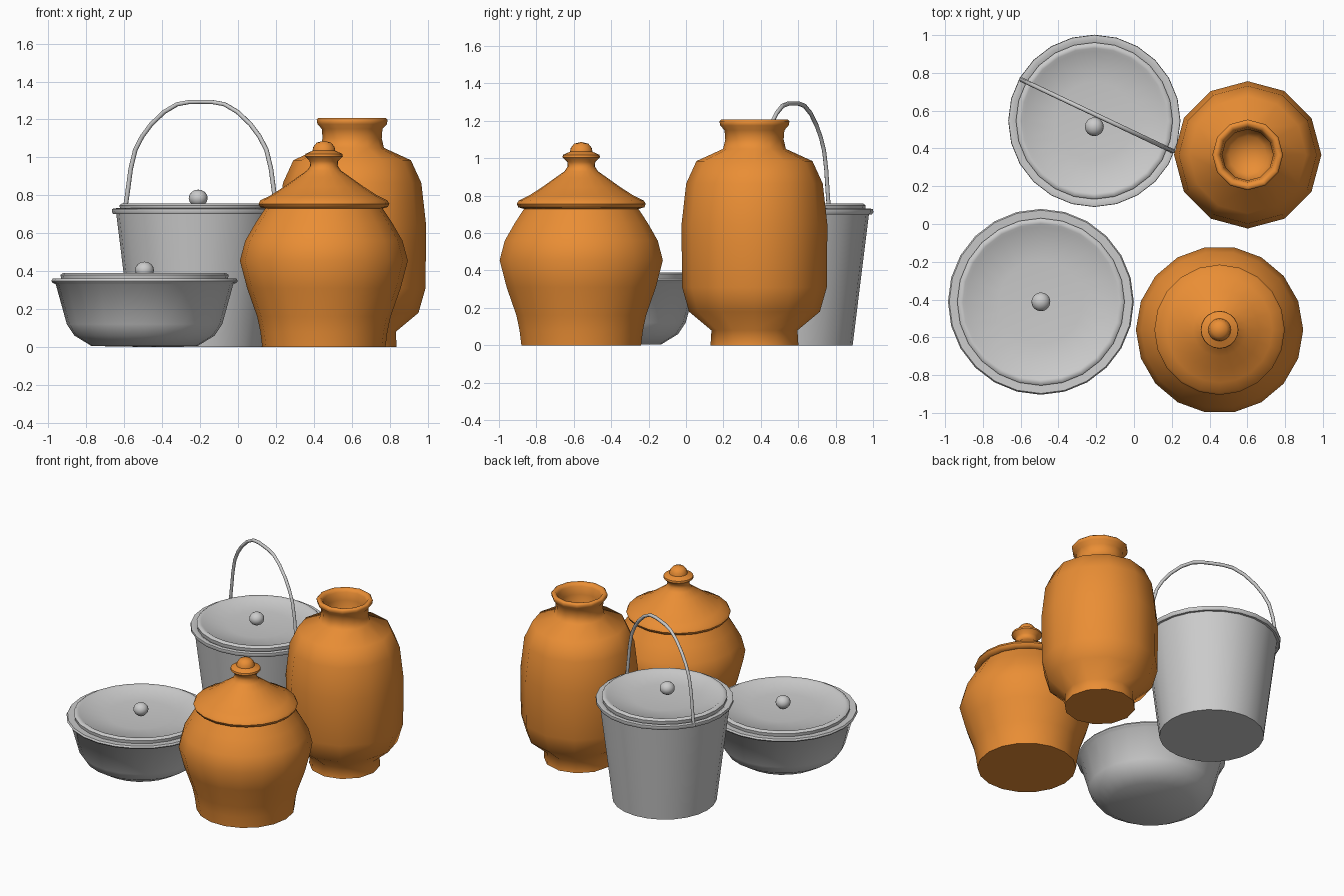
import bpy, bmesh, math
from mathutils import Vector

if "Cube" in bpy.data.objects:
    bpy.data.objects.remove(bpy.data.objects["Cube"])

clay = bpy.data.materials.new("orange_clay")
clay.diffuse_color = (0.82, 0.27, 0.035, 1)
clay.use_nodes = True
clay.node_tree.nodes["Principled BSDF"].inputs["Base Color"].default_value = clay.diffuse_color


def lathe(name, centre, profile, sides, mat=None, turn=0.0, sharp=50):
    """Revolve (radius, height) points around a vertical axis."""
    bm = bmesh.new()
    rings = []
    for r, z in profile:
        rings.append([bm.verts.new((r * math.cos(turn + 2 * math.pi * i / sides),
                                    r * math.sin(turn + 2 * math.pi * i / sides), z))
                      for i in range(sides)])
    for a, b in zip(rings, rings[1:]):
        for i in range(sides):
            j = (i + 1) % sides
            bm.faces.new((a[i], a[j], b[j], b[i]))
    bmesh.ops.remove_doubles(bm, verts=bm.verts, dist=1e-5)
    bmesh.ops.recalc_face_normals(bm, faces=bm.faces)
    me = bpy.data.meshes.new(name)
    bm.to_mesh(me)
    bm.free()
    me.shade_smooth()
    me.set_sharp_from_angle(angle=math.radians(sharp))
    ob = bpy.data.objects.new(name, me)
    ob.location = (centre[0], centre[1], 0)
    bpy.context.collection.objects.link(ob)
    if mat:
        me.materials.append(mat)
    return ob


def dished_lid(name, centre, r, z):
    """Shallow lid with a raised, rounded edge."""
    lathe(name, centre, [(0, z - 0.05), (r - 0.005, z - 0.045), (r, z - 0.01),
                         (r - 0.012, z), (r - 0.03, z - 0.002), (r - 0.045, z - 0.012),
                         (r * 0.5, z - 0.028), (0, z - 0.034)], 24)


def knob(name, centre, z, r=0.05):
    """Slightly flattened ball."""
    pts = [(r * math.sin(math.pi * k / 8), z - 0.9 * r * math.cos(math.pi * k / 8))
           for k in range(9)]
    pts[0], pts[-1] = (0, pts[0][1]), (0, pts[-1][1])
    lathe(name, centre, pts, 16)


# Bucket with lid
bucket = (-0.21, 0.546)
lathe("bucket_body", bucket,
      [(0, 0), (0.345, 0), (0.432, 0.70), (0.448, 0.70), (0.456, 0.712),
       (0.454, 0.728), (0.43, 0.732), (0.41, 0.72), (0, 0.69)], 24)
dished_lid("bucket_lid", bucket, 0.415, 0.757)
knob("bucket_lid_knob", (-0.21, 0.515), 0.785)

# Bucket handle: half arch mirrored along the slanted line across the rim
half = [(1.0, 0.71), (0.96, 0.82), (0.92, 0.94), (0.86, 1.04), (0.77, 1.11),
        (0.65, 1.175), (0.48, 1.24), (0.31, 1.28), (0.15, 1.292)]
path = [(-s, z) for s, z in half] + [(0, 1.293)] + [(s, z) for s, z in reversed(half)]
mid, arm = Vector((-0.196, 0.575, 0)), Vector((0.402, -0.19, 0))
curve = bpy.data.curves.new("bucket_handle_path", 'CURVE')
curve.dimensions = '3D'
curve.bevel_depth = 0.012
curve.bevel_resolution = 1
curve.use_fill_caps = True
spline = curve.splines.new('POLY')
spline.points.add(len(path) - 1)
for p, (s, z) in zip(spline.points, path):
    p.co = (*(mid + arm * s + Vector((0, 0, z))), 1)
spline.use_smooth = True
bpy.context.collection.objects.link(bpy.data.objects.new("bucket_handle", curve))

# Wide bowl with lid
bowl = (-0.493, -0.412)
lathe("bowl_body", bowl,
      [(0, 0), (0.28, 0.005), (0.37, 0.06), (0.41, 0.12), (0.468, 0.33),
       (0.485, 0.338), (0.492, 0.348), (0.485, 0.36), (0.45, 0.358), (0, 0.33)], 24)
dished_lid("bowl_lid", bowl, 0.443, 0.39)
knob("bowl_lid_knob", bowl, 0.405)

# Round clay jar
jar = (0.453, -0.56)
lathe("jar_body", jar,
      [(0, 0), (0.325, 0), (0.335, 0.08), (0.352, 0.16), (0.405, 0.31), (0.443, 0.455),
       (0.415, 0.56), (0.36, 0.655), (0.31, 0.73), (0, 0.74)], 18, clay)
lathe("jar_lid", jar,
      [(0, 0.73), (0.31, 0.73), (0.337, 0.738), (0.345, 0.755), (0.335, 0.773),
       (0.28, 0.80), (0.21, 0.845), (0.14, 0.895), (0.09, 0.93), (0.073, 0.955),
       (0.075, 0.98), (0.1, 1.005), (0.098, 1.018), (0.06, 1.035), (0.056, 1.055),
       (0.038, 1.078), (0, 1.087)], 20, clay)

# Tall clay vase with open neck
lathe("vase", (0.602, 0.366),
      [(0, 0), (0.235, 0), (0.23, 0.08), (0.35, 0.18), (0.387, 0.31), (0.39, 0.645),
       (0.365, 0.865), (0.31, 0.985), (0.168, 1.05), (0.156, 1.10), (0.16, 1.15),
       (0.183, 1.175), (0.187, 1.198), (0.178, 1.207), (0.158, 1.205), (0.145, 1.185),
       (0.135, 1.13), (0.135, 1.06), (0.1, 1.01), (0, 0.985)], 12, clay, sharp=70)
